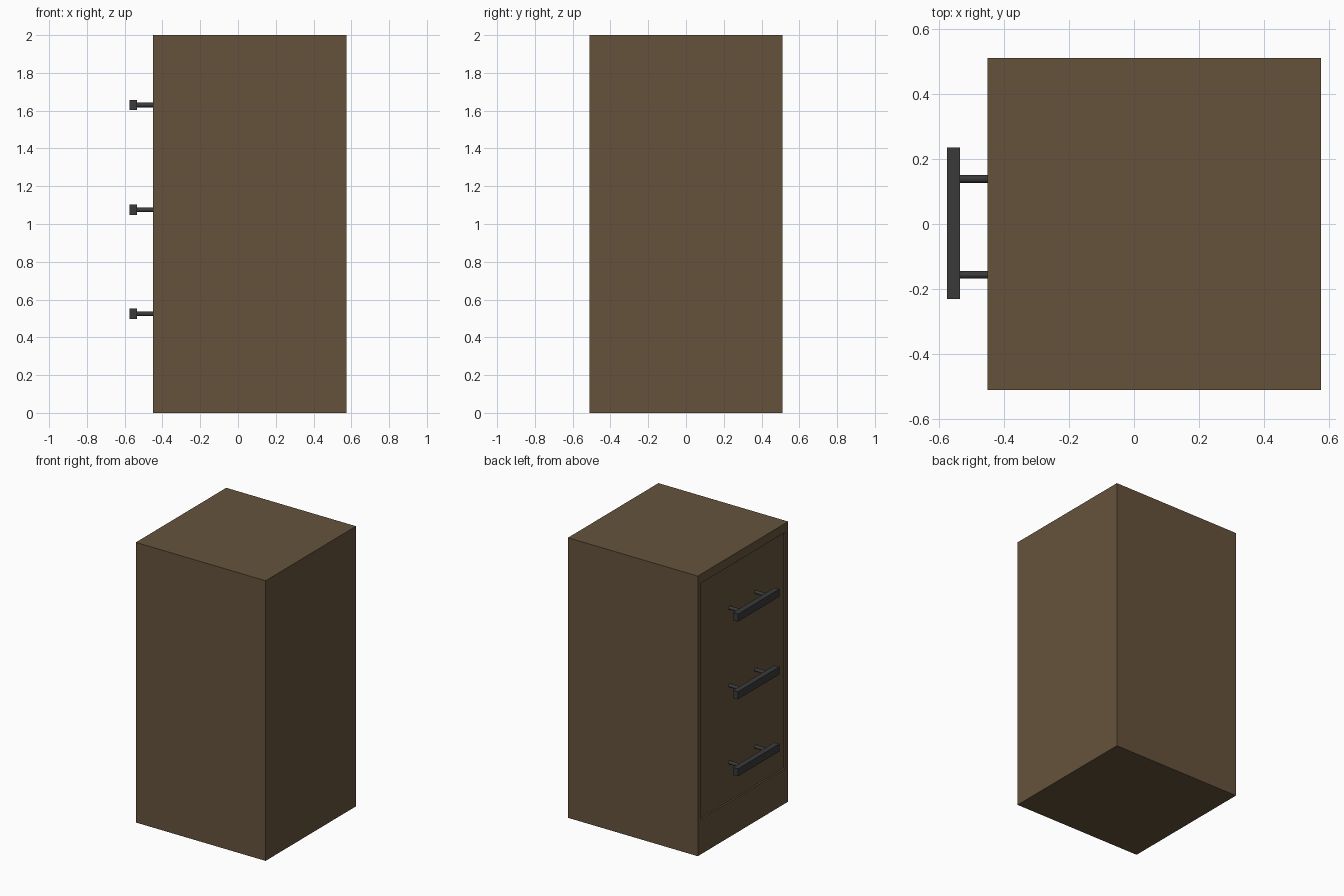
import bpy, bmesh
from mathutils import Vector, Matrix

if "Cube" in bpy.data.objects:
    bpy.data.objects.remove(bpy.data.objects["Cube"])

X0, X1, HY, TOP = -0.45, 0.575, 0.51, 2.0      # carcass extents
OY, OZ0, OZ1 = 0.475, 0.25, 1.935              # drawer opening
RECESS = 0.012                                 # drawer fronts sit slightly inset


def material(name, rgb):
    m = bpy.data.materials.new(name)
    m.diffuse_color = (*rgb, 1)
    m.use_nodes = True
    m.node_tree.nodes["Principled BSDF"].inputs["Base Color"].default_value = m.diffuse_color
    return m


wood = material("brown_wood", (0.13, 0.086, 0.045))
metal = material("dark_metal", (0.042, 0.042, 0.044))


def finish(bm, name, mat):
    bmesh.ops.recalc_face_normals(bm, faces=bm.faces)
    me = bpy.data.meshes.new(name)
    bm.to_mesh(me)
    bm.free()
    me.materials.append(mat)
    ob = bpy.data.objects.new(name, me)
    bpy.context.collection.objects.link(ob)
    return ob


def box_bm(lo, hi):
    lo, hi = Vector(lo), Vector(hi)
    bm = bmesh.new()
    bmesh.ops.create_cube(bm, size=1)
    for v in bm.verts:
        v.co = (lo + hi) / 2 + v.co * (hi - lo)
    return bm


def box(name, lo, hi, mat):
    return finish(box_bm(lo, hi), name, mat)


# Carcass: one box with an opening pushed into its -x side
bm = box_bm((X0, -HY, 0), (X1, HY, TOP))
bm.normal_update()
face = min(bm.faces, key=lambda f: f.calc_center_median().x)
bmesh.ops.inset_individual(bm, faces=[face], thickness=0.03)
for v in face.verts:
    v.co.y = OY if v.co.y > 0 else -OY
    v.co.z = OZ1 if v.co.z > 1 else OZ0
inner = bmesh.ops.extrude_discrete_faces(bm, faces=[face])["faces"][0]
bmesh.ops.translate(bm, verts=inner.verts, vec=(0.95, 0, 0))
finish(bm, "cabinet_body", wood)

# Drawers, each with a bar handle on two posts
edges = [OZ0, 0.80, 1.352, OZ1]
for i, z in enumerate((0.525, 1.075, 1.63)):
    n = i + 1
    box(f"drawer_{n}", (X0 + RECESS, -OY, edges[i]),
        (X0 + 0.9, OY, edges[i + 1]), wood)
    box(f"handle_bar_{n}", (-0.575, -0.231, z - 0.027),
        (-0.535, 0.235, z + 0.027), metal)
    for side, y in (("left", 0.138), ("right", -0.156)):
        bm = bmesh.new()
        bmesh.ops.create_cone(bm, cap_ends=True, segments=12, radius1=0.012,
                              radius2=0.012, depth=0.11)
        bmesh.ops.transform(bm, verts=bm.verts,
                            matrix=Matrix.Translation((-0.485, y, z)) @ Matrix.Rotation(1.5707963, 4, 'Y'))
        finish(bm, f"handle_post_{n}_{side}", metal)
